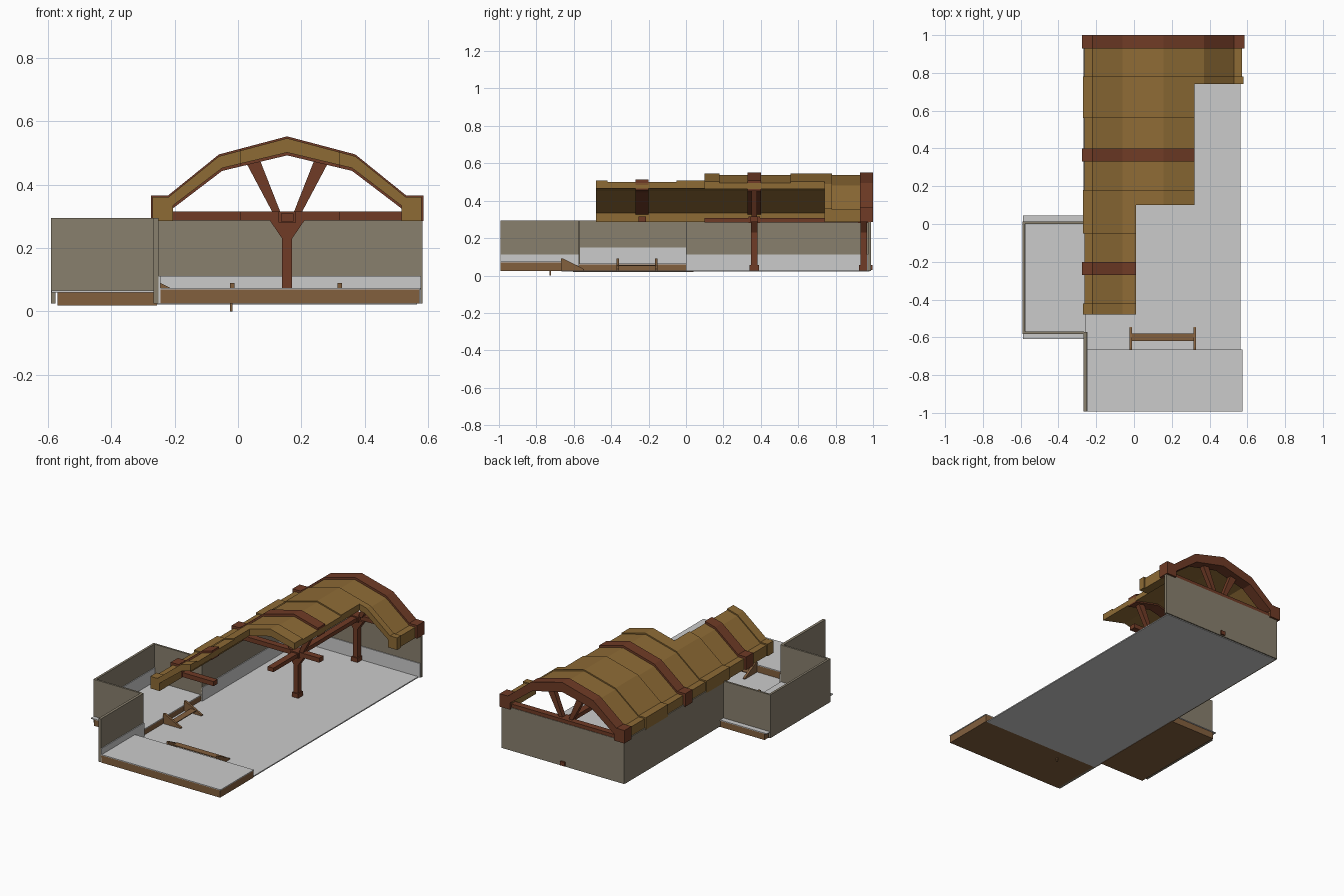
import bpy
import bmesh
from mathutils import Vector

if "Cube" in bpy.data.objects:
    bpy.data.objects.remove(bpy.data.objects["Cube"])


def material(name, rgb):
    m = bpy.data.materials.new(name)
    m.use_nodes = True
    m.diffuse_color = (*rgb, 1)
    m.node_tree.nodes["Principled BSDF"].inputs["Base Color"].default_value = (*rgb, 1)
    return m


GOLD = material("golden_roof_wood", (0.27, 0.147, 0.036))
BROWN = material("red_brown_timber", (0.16, 0.044, 0.019))
WALL = material("taupe_plaster", (0.25, 0.215, 0.155))
PALE = material("pale_grey_floor", (0.6, 0.6, 0.6))
WOOD = material("plain_wood", (0.225, 0.115, 0.048))


def add_object(name, bm, mat):
    bmesh.ops.recalc_face_normals(bm, faces=bm.faces)
    mesh = bpy.data.meshes.new(name)
    bm.to_mesh(mesh)
    bm.free()
    mesh.materials.append(mat)
    obj = bpy.data.objects.new(name, mesh)
    bpy.context.collection.objects.link(obj)
    return obj


def box(name, x, y, z, mat):
    bm = bmesh.new()
    bmesh.ops.create_cube(bm, size=1)
    for v in bm.verts:
        v.co = [(r[0] + r[1]) / 2 + c * (r[1] - r[0]) for c, r in zip(v.co, (x, y, z))]
    return add_object(name, bm, mat)


def prism(name, profile, span, mat, axis="y", cut_x=None):
    """Extrude a flat profile along x or y, optionally cut off beyond cut_x."""
    bm = bmesh.new()
    a, b = span
    place = (lambda p, t: (p[0], t, p[1])) if axis == "y" else (lambda p, t: (t, p[0], p[1]))
    face = bm.faces.new([bm.verts.new(place(p, a)) for p in profile])
    new = bmesh.ops.extrude_face_region(bm, geom=[face])["geom"]
    shift = Vector((0, b - a, 0)) if axis == "y" else Vector((b - a, 0, 0))
    bmesh.ops.translate(bm, verts=[g for g in new if isinstance(g, bmesh.types.BMVert)], vec=shift)
    if cut_x is not None:
        bmesh.ops.bisect_plane(bm, geom=bm.verts[:] + bm.edges[:] + bm.faces[:],
                               plane_co=(cut_x, 0, 0), plane_no=(1, 0, 0), clear_outer=True)
        bmesh.ops.holes_fill(bm, edges=[e for e in bm.edges if e.is_boundary], sides=0)
    return add_object(name, bm, mat)


# Vault cross-section, mirrored about the ridge
RIDGE = 0.155


def vault(outer_drop, inner_rise):
    o, i = outer_drop, inner_rise
    half = [(0.215, 0.495 - o), (0.375, 0.366 - o), (0.43 - o, 0.366 - o), (0.43 - o, 0.285),
            (0.36, 0.285), (0.36, 0.325 + i), (0.205, 0.443 + i)]
    right = [(RIDGE + d, z) for d, z in half]
    left = [(RIDGE - d, z) for d, z in reversed(half)]
    return [(RIDGE, 0.552 - o)] + right + [(RIDGE, 0.492 + i)] + left


# Golden roof: three lengths stepped back, with alternating raised bands
STEPS = [(-0.48, 0.10, 0.01), (0.10, 0.74, 0.32), (0.74, 0.99, 0.58)]
BANDS = [(-0.48, -0.42, 1), (-0.42, -0.05, 0), (-0.05, 0.18, 1),
         (0.18, 0.56, 0), (0.56, 0.78, 1), (0.78, 0.99, 0)]
for s0, s1, cut in STEPS:
    for b0, b1, raised in BANDS:
        y0, y1 = max(s0, b0), min(s1, b1)
        if y1 > y0:
            prism("roof_band", vault(0.006 if raised else 0.014, 0.009), (y0, y1), GOLD, cut_x=cut)

# Timber arches with tie beams
for y, cut in ((-0.235, 0.01), (0.365, 0.32), (0.965, None)):
    prism("timber_arch", vault(0, 0), (y - 0.035, y + 0.035), BROWN, cut_x=cut)
    box("tie_beam", (-0.205, cut or 0.515), (y - 0.02, y + 0.02), (0.287, 0.315), BROWN)

# King posts with flared heads, feet and slanted struts
for y in (0.365, 0.95):
    prism("post", [(RIDGE + s * d, z) for s, pts in (
        (1, [(0.016, 0.025), (0.016, 0.23), (0.055, 0.287)]),
        (-1, [(0.055, 0.287), (0.016, 0.23), (0.016, 0.025)])) for d, z in pts],
        (y - 0.018, y + 0.018), BROWN)
    box("post_foot", (RIDGE - 0.022, RIDGE + 0.022), (y - 0.025, y + 0.025), (0.025, 0.055), BROWN)
    box("post_block", (RIDGE - 0.028, RIDGE + 0.028), (y - 0.03, y + 0.03), (0.28, 0.315), BROWN)
    for side in (-1, 1):
        strut = [(0.02, 0.31), (0.045, 0.31), (0.13, 0.47), (0.085, 0.475)]
        prism("strut", [(RIDGE + side * d, z) for d, z in strut], (y - 0.015, y + 0.015), BROWN)
box("ridge_tie", (RIDGE - 0.02, RIDGE + 0.02), (0.1, 0.97), (0.283, 0.308), BROWN)
box("beam_stub", (RIDGE - 0.015, RIDGE + 0.015), (0.97, 0.998), (0.03, 0.055), BROWN)

# Main hall floor and walls
box("main_floor", (-0.255, 0.565), (-0.665, 0.98), (0.021, 0.028), PALE)
box("rear_wall", (-0.265, 0.582), (0.973, 0.988), (0.025, 0.293), WALL)
box("rear_wainscot", (-0.25, 0.578), (0.968, 0.974), (0.025, 0.112), PALE)
for y0, y1 in ((0.0, 0.98), (-0.993, -0.573)):
    box("long_wall", (-0.267, -0.25), (y0, y1), (0.025, 0.295), WALL)
    box("long_wainscot", (-0.251, -0.245), (y0, y1), (0.025, 0.112), PALE)

# Raised front platform
box("platform_base", (-0.25, 0.572), (-0.993, -0.665), (0.024, 0.069), WOOD)
box("platform_floor", (-0.25, 0.575), (-0.993, -0.665), (0.069, 0.074), PALE)

# Side alcove
box("alcove_base", (-0.57, -0.255), (-0.605, 0.04), (0.019, 0.06), WOOD)
box("alcove_floor", (-0.588, -0.255), (-0.61, 0.045), (0.06, 0.065), PALE)
box("alcove_outer_wall", (-0.59, -0.576), (-0.58, 0.012), (0.025, 0.295), WALL)
box("alcove_wainscot", (-0.577, -0.571), (-0.568, 0.0), (0.064, 0.15), PALE)
for y0, y1 in ((0.0, 0.012), (-0.582, -0.57)):
    box("alcove_end_wall", (-0.59, -0.265), (y0, y1), (0.062, 0.295), WALL)

# Small steps: wedge stringers joined by thin treads
WEDGE = [(0.0, 0.028), (0.0, 0.09), (0.012, 0.09), (0.122, 0.034), (0.122, 0.028)]
for x in (-0.018, 0.321):
    prism("platform_stringer", [(a - 0.667, z) for a, z in WEDGE], (x - 0.007, x + 0.007), WOOD, "x")
box("platform_tread", (-0.015, 0.32), (-0.62, -0.58), (0.05, 0.055), WOOD)
for y in (-0.365, -0.16):
    prism("alcove_stringer", [(a - 0.257, z) for a, z in WEDGE], (y - 0.007, y + 0.007), WOOD)
box("alcove_tread", (-0.21, -0.17), (-0.365, -0.16), (0.05, 0.055), WOOD)

# Small peg below the platform
box("peg", (-0.026, -0.018), (-0.73, -0.722), (0, 0.026), WOOD)
